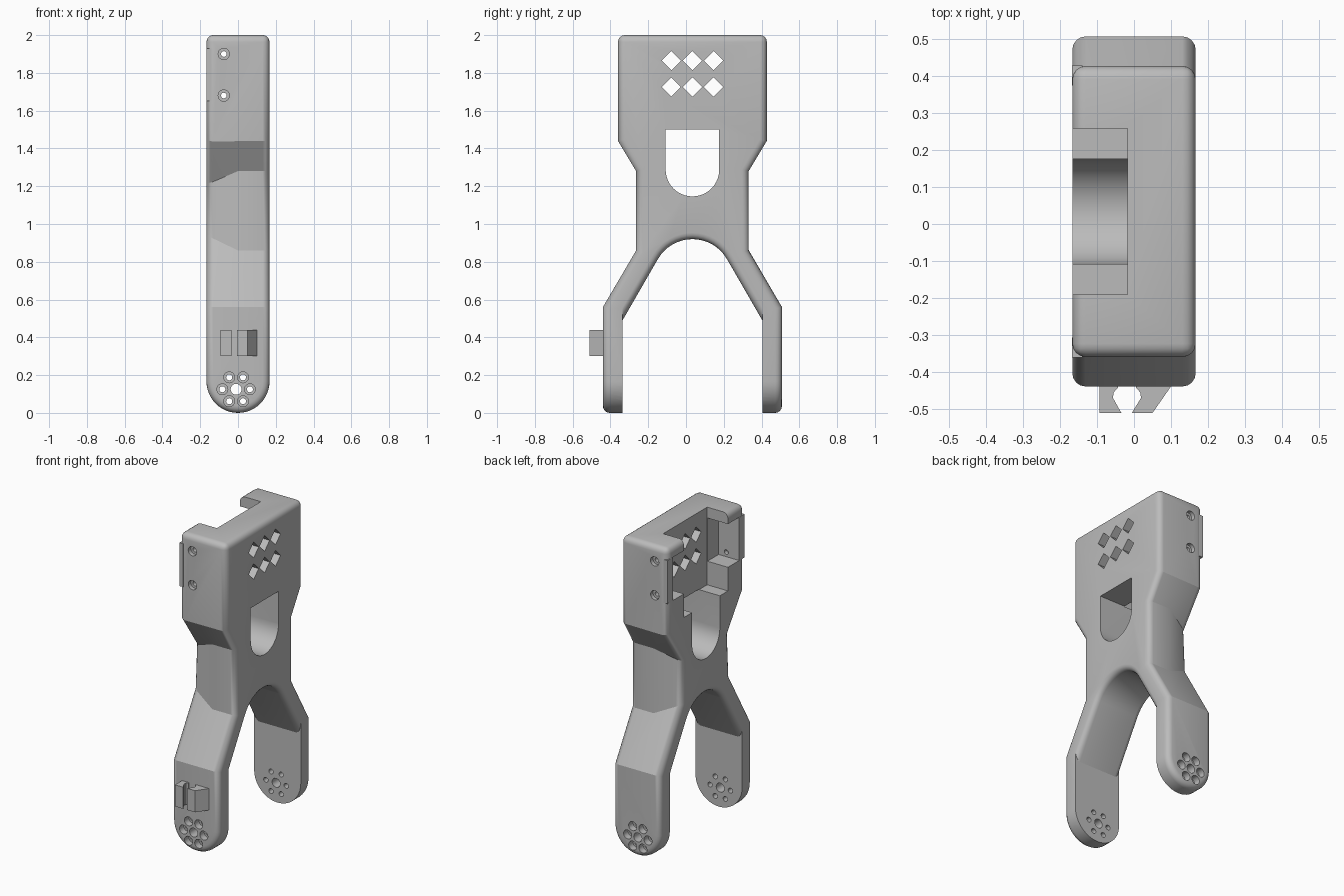
import bpy, bmesh
from math import sin, cos, pi, radians

cube = bpy.data.objects.get("Cube")
if cube:
    bpy.data.objects.remove(cube)

CY = 0.034      # the legs are symmetric about this y
HW = 0.167      # half width in x
LEG, WAIST, TOP = 0.474, 0.298, 0.394   # half depths
INNER = 0.37    # inner face of the legs

grey = bpy.data.materials.new("plain grey")
grey.use_nodes = True
grey.diffuse_color = (0.5, 0.5, 0.5, 1)
for node in grey.node_tree.nodes:
    if node.type == 'BSDF_PRINCIPLED':
        node.inputs["Base Color"].default_value = (0.5, 0.5, 0.5, 1)


def finish(name, bm):
    bmesh.ops.recalc_face_normals(bm, faces=bm.faces)
    mesh = bpy.data.meshes.new(name)
    bm.to_mesh(mesh)
    bm.free()
    mesh.materials.append(grey)
    ob = bpy.data.objects.new(name, mesh)
    bpy.context.collection.objects.link(ob)
    return ob


def loft(name, rings):
    """Closed solid through a list of equal-length rings."""
    bm = bmesh.new()
    vs = [[bm.verts.new(p) for p in ring] for ring in rings]
    n = len(vs[0])
    for a, b in zip(vs, vs[1:]):
        for i in range(n):
            j = (i + 1) % n
            bm.faces.new((a[i], a[j], b[j], b[i]))
    bm.faces.new(vs[0])
    bm.faces.new(vs[-1])
    return finish(name, bm)


def prism_x(name, outline, x0, x1):
    return loft(name, [[(x, y, z) for y, z in outline] for x in (x0, x1)])


def box(name, x0, x1, y0, y1, z0, z1):
    return prism_x(name, [(y0, z0), (y1, z0), (y1, z1), (y0, z1)], x0, x1)


def bore(name, x, z, steps):
    """Round cutter along y; steps are (y, radius)."""
    turn = [2 * pi * k / 20 for k in range(20)]
    return loft(name, [[(x + r * cos(t), y, z + r * sin(t)) for t in turn]
                       for y, r in steps])


# Outer body: rounded leg ends, slopes, waist with one tapered half, upper block
def make_body():
    bm = bmesh.new()
    sides = {}
    right = [(.56, LEG), (.86, WAIST), (1.28, WAIST), (1.44, TOP), (2, TOP)]
    left = [(.56, LEG), (.94, .25), (1.21, .235), (1.44, TOP), (2, TOP)]
    for s in (-1, 1):
        arc = [bm.verts.new((HW * cos(pi * k / 24), s * LEG, HW - HW * sin(pi * k / 24)))
               for k in range(25)]
        R = [bm.verts.new((HW, s * h, z)) for z, h in right]
        L = [bm.verts.new((-HW, s * h, z)) for z, h in left]
        M = [bm.verts.new((0, s * WAIST, z)) for z in (.86, 1.28)]
        for f in (arc + [L[0], R[0]],
                  (R[0], L[0], L[1], M[0], R[1]),
                  (R[1], M[0], M[1], R[2]),
                  (M[0], L[1], L[2], M[1]),
                  (R[2], M[1], L[3], R[3]),
                  (M[1], L[2], L[3]),
                  (R[3], L[3], L[4], R[4])):
            bm.faces.new(f)
        sides[s] = arc, R, L
    (a0, R0, L0), (a1, R1, L1) = sides[-1], sides[1]
    for k in range(24):
        bm.faces.new((a0[k], a0[k + 1], a1[k + 1], a1[k]))
    bm.faces.new([a0[0]] + R0 + R1[::-1] + [a1[0]])
    bm.faces.new([a0[-1]] + L0 + L1[::-1] + [a1[-1]])
    bm.faces.new((R0[-1], L0[-1], L1[-1], R1[-1]))
    bmesh.ops.recalc_face_normals(bm, faces=bm.faces)
    bm.normal_update()
    edges = [e for e in bm.edges if e.calc_face_angle(0) > 0.95]
    bmesh.ops.bevel(bm, geom=edges, offset=0.036, offset_type='OFFSET', segments=4,
                    profile=0.5, affect='EDGES', clamp_overlap=False)
    return finish("bracket_body", bm)


body = make_body()


def cut(tool):
    tool.hide_render = True
    mod = body.modifiers.new("cut", 'BOOLEAN')
    mod.operation = 'DIFFERENCE'
    mod.solver = 'EXACT'
    mod.object = tool
    bpy.context.view_layer.objects.active = body
    bpy.ops.object.modifier_apply(modifier=mod.name)
    bpy.data.objects.remove(tool)


# Arch between the legs, flaring out to a rounded edge on both sides
def arch(x, o):
    r, zc = 0.211, 0.709
    pts = [(INNER, -.1), (INNER, .49 + 2 * o)]
    for k in range(17):
        t = radians(60 - 120 * k / 16)
        pts.append(((r + o) * sin(t), zc + (r + o) * cos(t)))
    pts += [(-INNER, .49 + 2 * o), (-INNER, -.1)]
    return [(x, y, z) for y, z in pts]


F = 0.034
flare = [(HW - F + F * sin(t), F * (1 - cos(t))) for t in (pi * k / 8 for k in range(5))]
flare.append((HW + .03, F))
cut(loft("arch_cutter", [arch(-x, o) for x, o in flare[::-1]] + [arch(x, o) for x, o in flare]))

# Window with a round lower end
bow = [(.142 * cos(t), 1.288 - .142 * sin(t)) for t in (pi * k / 20 for k in range(21))]
cut(prism_x("window_cutter", bow + [(-.142, 1.5), (.142, 1.5)], -.3, .3))

# Pocket open to one side and the top, with wider side recesses
cut(box("pocket_cutter", -.3, -.018, -.225, .225, 1.497, 2.1))
cut(box("recess_cutter", -.3, -.02, -.34, .34, 1.65, 1.93))

# Diamond vents
for y in (-.112, 0, .112):
    for z in (1.865, 1.725):
        d = .051
        cut(prism_x("vent_cutter", [(y - d, z), (y, z - d), (y + d, z), (y, z + d)], -.1, .3))

# Counterbored screw holes in the upper walls and the leg ends
for s in (-1, 1):
    for z in (1.9, 1.68):
        cut(bore("wall_hole_cutter", -.075, z,
                 [(s * .45, .03), (s * .368, .03), (s * .368, .015), (s * .3, .015)]))
    cut(bore("hub_hole_cutter", -.01, .125, [(s * .55, .029), (s * .3, .029)]))
    for k in range(6):
        a = k * pi / 3
        cut(bore("ring_hole_cutter", -.01 + .073 * cos(a), .125 + .073 * sin(a),
                 [(s * .55, .029), (s * .43, .029), (s * .43, .016), (s * .3, .016)]))

parts = [body]

# Square wall edges beside the recesses
for name, s in (("front_wall_edge", -1), ("back_wall_edge", 1)):
    parts.append(box(name, -HW - .001, -.14, s * .341, s * (TOP + .001), 1.65, 1.93))

# Cable clip: two jaws around a keyhole slot on the front leg
FACE, TIP = -LEG + .01, -.546
jaws = {
    "clip_jaw_right": [(-.093, FACE), (-.093, TIP), (-.034, TIP), (-.057, -.505),
                       (-.055, -.49), (-.043, -.477), (-.043, FACE)],
    "clip_jaw_left": [(.1, FACE), (.1, -.474), (.05, TIP), (-.006, TIP), (.019, -.505),
                      (.017, -.49), (.005, -.477), (.005, FACE)],
}
for name, outline in jaws.items():
    parts.append(loft(name, [[(x, y, z) for x, y in outline] for z in (.3, .44)]))

for ob in parts:
    ob.location.y = CY
    bpy.ops.object.select_all(action='DESELECT')
    ob.select_set(True)
    bpy.context.view_layer.objects.active = ob
    bpy.ops.object.shade_smooth_by_angle(angle=radians(28))
